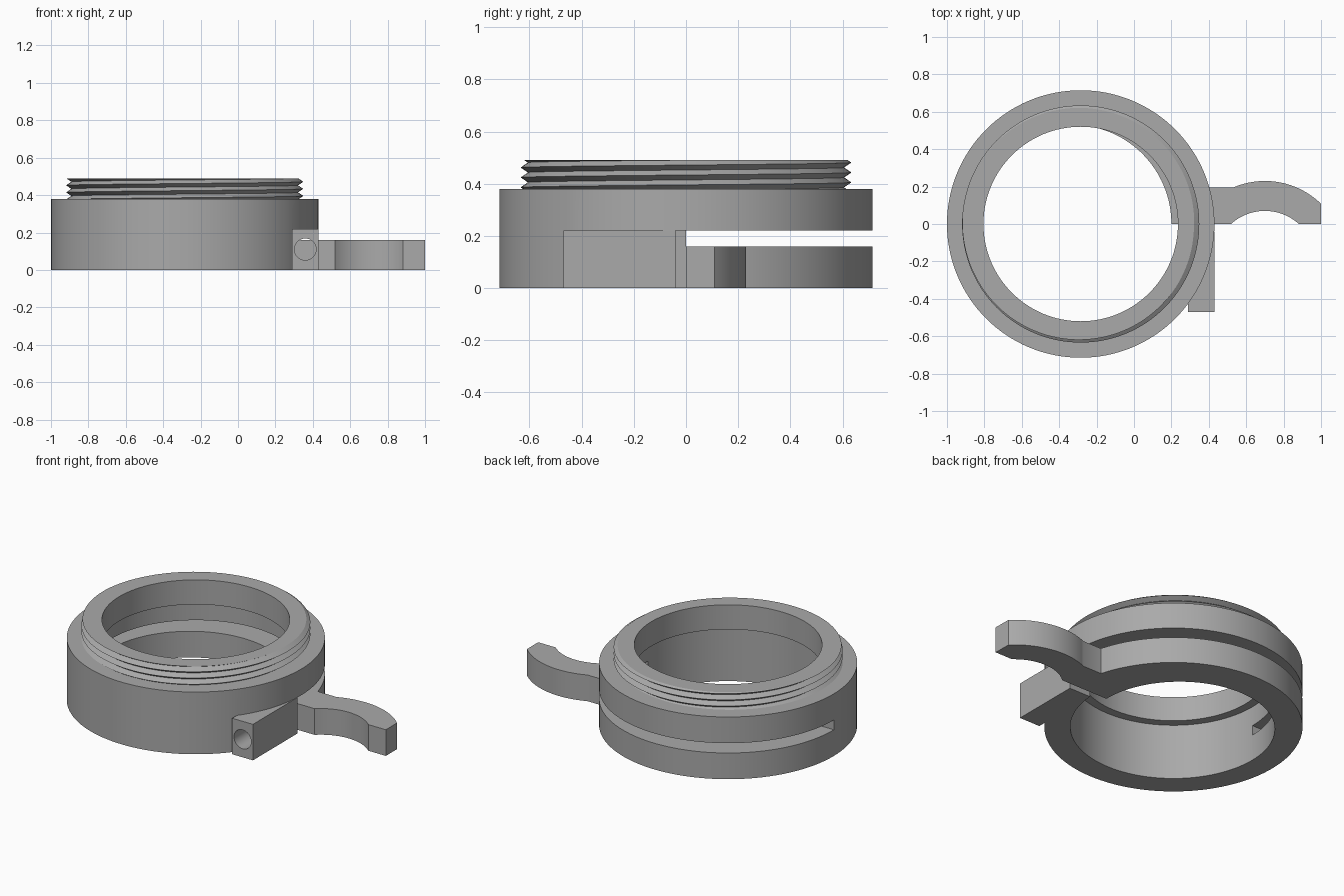
import bpy, bmesh
from math import sin, cos, pi, asin, atan2, radians

if "Cube" in bpy.data.objects:
    bpy.data.objects.remove(bpy.data.objects["Cube"], do_unlink=True)

CX = -0.285            # ring centre
OUTER, BORE, THROAT = 0.715, 0.571, 0.52
SEG = 128
SHOULDER, TOP, LEDGE = 0.38, 0.49, 0.34
SLOT_LOW, SLOT_HIGH = 0.16, 0.22
PITCH, CREST, ROOT = 0.038, 0.634, 0.606

grey = bpy.data.materials.new("plain grey")
grey.use_nodes = True
COLOUR = (0.40, 0.40, 0.40, 1)
grey.diffuse_color = COLOUR
grey.node_tree.nodes["Principled BSDF"].inputs["Base Color"].default_value = COLOUR


def finish(bm, name):
    bmesh.ops.remove_doubles(bm, verts=bm.verts, dist=1e-5)
    bmesh.ops.recalc_face_normals(bm, faces=bm.faces)
    mesh = bpy.data.meshes.new(name)
    bm.to_mesh(mesh)
    bm.free()
    mesh.materials.append(grey)
    ob = bpy.data.objects.new(name, mesh)
    bpy.context.collection.objects.link(ob)
    return ob


def prism(name, outline, z0, z1):
    bm = bmesh.new()
    face = bm.faces.new([bm.verts.new((x, y, z0)) for x, y in outline])
    new = bmesh.ops.extrude_face_region(bm, geom=[face])["geom"]
    bmesh.ops.translate(bm, vec=(0, 0, z1 - z0),
                        verts=[v for v in new if isinstance(v, bmesh.types.BMVert)])
    return finish(bm, name)


def combine(target, other, operation):
    mod = target.modifiers.new(operation, 'BOOLEAN')
    mod.operation, mod.solver, mod.object = operation, 'EXACT', other
    bpy.context.view_layer.objects.active = target
    bpy.ops.object.modifier_apply(modifier=mod.name)
    bpy.data.objects.remove(other, do_unlink=True)


def arc(cx, cy, r, a0, a1, n):
    return [(cx + r * cos(a0 + (a1 - a0) * i / n), cy + r * sin(a0 + (a1 - a0) * i / n))
            for i in range(n + 1)]


# Threaded ring: lathe whose neck rows climb along a helix
def thread_radius(z, a):
    phase = ((z - 0.3955) / PITCH - a / (2 * pi)) % 1
    return ROOT + (CREST - ROOT) * abs(2 * phase - 1)


def ring_profile(a):
    points = [(BORE, 0), (OUTER, 0), (OUTER, SHOULDER)]
    for k in range(-4, 10):
        z = 0.3955 + PITCH * (k / 2 + a / (2 * pi))
        z = min(max(z, SHOULDER), TOP)
        points.append((thread_radius(z, a), z))
    return points + [(THROAT, TOP), (THROAT, LEDGE), (BORE, LEDGE)]


bm = bmesh.new()
columns = []
for i in range(SEG + 1):
    a = 2 * pi * i / SEG
    columns.append([bm.verts.new((CX + r * cos(a), r * sin(a), z)) for r, z in ring_profile(a)])
for left, right in zip(columns, columns[1:]):
    for j in range(len(left)):
        bm.faces.new((left[j - 1], right[j - 1], right[j], left[j]))
ring = finish(bm, "threaded_clamp_ring")

# Clear the back half of the lower ring, plus the slit beside the clamp block
clearance = prism("clearance_cutter", [(-1.1, 0), (-0.2, 0), (-0.2, -0.04), (0.6, -0.04),
                                       (0.6, 0.8), (-1.1, 0.8)], -0.1, SLOT_HIGH)
combine(ring, clearance, 'DIFFERENCE')

# Flexible band, thickening toward its free end, with the curved finger lever
LX, LY, LEVER_IN, LEVER_OUT = 0.70, -0.2, 0.27, 0.43
half = SEG // 2
inner = []
for i in range(half + 1):
    a = pi - pi * i / half
    r = 0.528 - 0.043 * cos(a)
    inner.append((CX + r * cos(a), r * sin(a)))
dip = asin(-LY / LEVER_IN)
lever = arc(LX, LY, LEVER_IN, pi - dip, dip, 24)
tip = atan2(0.11 - LY, 0.30)
lever += [(1, 0)] + arc(LX, LY, LEVER_OUT, tip, radians(113.3), 24)
root = asin(0.195 / OUTER)
lever.append((CX + OUTER * cos(root), 0.195))
outer = [(CX + OUTER * cos(pi * i / half), OUTER * sin(pi * i / half))
         for i in range(half + 1) if pi * i / half > root + 0.005]
band = prism("band_and_lever", inner + lever + outer, 0, SLOT_LOW)
combine(ring, band, 'UNION')

# Clamp block with its screw hole
block = prism("clamp_block", [(0.29, -0.47), (0.43, -0.47), (0.43, -0.04), (0.29, -0.04)],
              0, SLOT_HIGH)
combine(ring, block, 'UNION')
hole = prism("screw_hole_cutter", arc(0.36, -0.11, 0.058, 0, 2 * pi * 31 / 32, 31), 0.02, 0.6)
hole.rotation_euler.x = pi / 2
hole.location.z = 0.22
bpy.context.view_layer.update()
combine(ring, hole, 'DIFFERENCE')

# Smooth walls, crisp edges
bpy.ops.object.select_all(action='DESELECT')
ring.select_set(True)
bpy.context.view_layer.objects.active = ring
bpy.ops.object.shade_smooth_by_angle(angle=radians(30))
